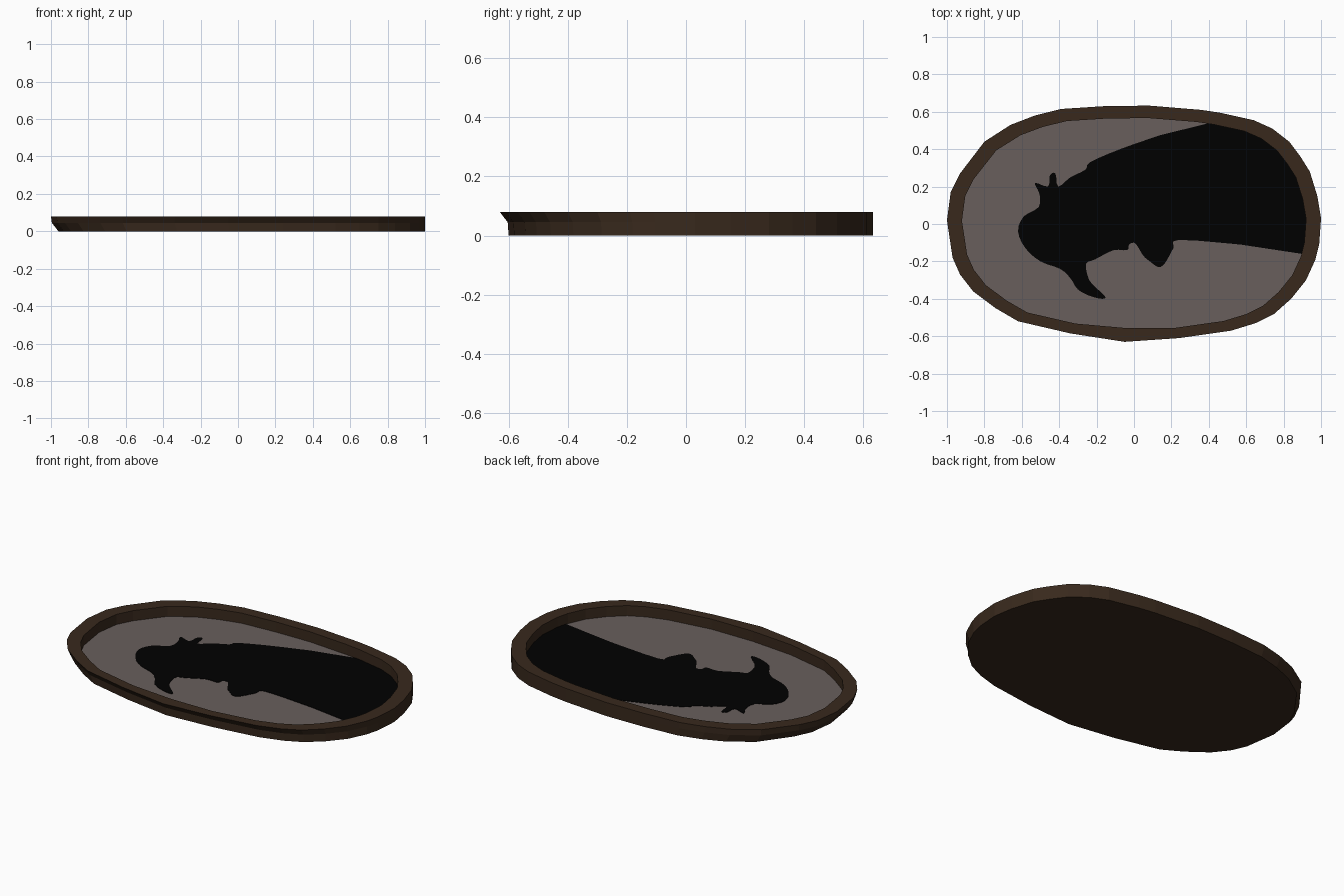
import bpy
from mathutils import Vector

if "Cube" in bpy.data.objects:
    bpy.data.objects.remove(bpy.data.objects["Cube"])


def material(name, rgb):
    m = bpy.data.materials.new(name)
    m.diffuse_color = (*rgb, 1)
    m.use_nodes = True
    m.node_tree.nodes["Principled BSDF"].inputs["Base Color"].default_value = m.diffuse_color
    return m


BROWN = material("dark brown", (0.040, 0.022, 0.012))
GREY = material("warm grey", (0.138, 0.113, 0.107))
BLACK = material("near black", (0, 0, 0))

# Hand-made oval outline of the tray, clockwise from the left tip
OUTLINE = [(-1, .02), (-.98, .17), (-.93, .27), (-.80, .44), (-.66, .53), (-.53, .58),
           (-.39, .615), (-.16, .63), (.08, .633), (.36, .61), (.46, .595), (.64, .555),
           (.74, .51), (.83, .44), (.89, .36), (.94, .28), (.98, .15), (1, .03),
           (.99, -.11), (.97, -.19), (.92, -.30), (.84, -.40), (.75, -.48), (.65, -.53),
           (.52, -.57), (.24, -.61), (-.05, -.63), (-.34, -.585), (-.62, -.52),
           (-.74, -.45), (-.86, -.36), (-.93, -.27), (-.97, -.18)]

# Edge of the dark silhouette, from the right rim round the tip and back
SHAPE = [(.57, -.11), (.24, -.085), (.21, -.13), (.165, -.21), (.13, -.23), (.085, -.2),
         (.05, -.17), (.02, -.12), (0, -.10), (-.027, -.11), (-.037, -.14), (-.11, -.14),
         (-.21, -.19), (-.255, -.21), (-.25, -.27), (-.225, -.32), (-.155, -.385),
         (-.17, -.40), (-.235, -.385), (-.30, -.35), (-.34, -.29), (-.395, -.24),
         (-.50, -.20), (-.58, -.13), (-.62, -.04), (-.59, .04), (-.51, .09), (-.505, .16),
         (-.53, .22), (-.46, .20), (-.45, .26), (-.42, .27), (-.405, .20), (-.34, .25),
         (-.26, .29), (-.235, .33), (-.075, .40), (.14, .475)]

# Inner edge of the rim, slightly flattened along the front
INNER = [(x * .92, max(y * (.91 if y < 0 else .895), -.556)) for x, y in OUTLINE]
FLOOR = 0.02


def build(name, rings, mat, cap_start=False, cap_end=False):
    """Loft closed rings of equal length, optionally capping the ends."""
    n = len(rings[0])
    verts = [v for r in rings for v in r]
    faces = []
    for k in range(len(rings) - 1):
        a, b = k * n, (k + 1) * n
        faces += [(a + i, b + i, b + (i + 1) % n, a + (i + 1) % n) for i in range(n)]
    if cap_start:
        faces.append(tuple(range(n)))
    if cap_end:
        faces.append(tuple(reversed(range(len(verts) - n, len(verts)))))
    me = bpy.data.meshes.new(name)
    me.from_pydata(verts, [], faces)
    me.materials.append(mat)
    ob = bpy.data.objects.new(name, me)
    bpy.context.collection.objects.link(ob)
    return ob


def ring(z, points=OUTLINE, left=1, front=1):
    return [(x * (left if x < 0 else 1), y * (front if y < 0 else 1), z)
            for x, y in points]


# Tray body: underside, undercut wall, flat rim and inner wall
build("tray_rim", [ring(0, left=.96, front=.952), ring(.045, left=.995, front=.957),
                   ring(.08), ring(.08, INNER), ring(FLOOR - .005, INNER)],
      BROWN, cap_start=True)

# Grey inlay on the tray floor
build("tray_floor", [ring(FLOOR, INNER)], GREY, cap_end=True)


def smooth(pts, steps=3):
    """Catmull-Rom curve through an open list of points."""
    p = [Vector(q) for q in [pts[0], *pts, pts[-1]]]
    out = []
    for a, b, c, d in zip(p, p[1:], p[2:], p[3:]):
        for s in range(steps):
            t = s / steps
            out.append(.5 * (2 * b + (c - a) * t + (2 * a - 5 * b + 4 * c - d) * t * t
                             + (3 * b - a - 3 * c + d) * t ** 3))
    return [tuple(v) for v in out] + [pts[-1]]


# Dark silhouette plate, its right side following the inner wall
wall = [p for p in INNER if p[0] > .415 and p[1] > -.14]
edge = smooth(SHAPE) + [(.405, .54)] + wall + [(.90, -.16)]
build("silhouette", [[(x, y, z) for x, y in edge] for z in (FLOOR, FLOOR + .002)],
      BLACK, cap_end=True)
